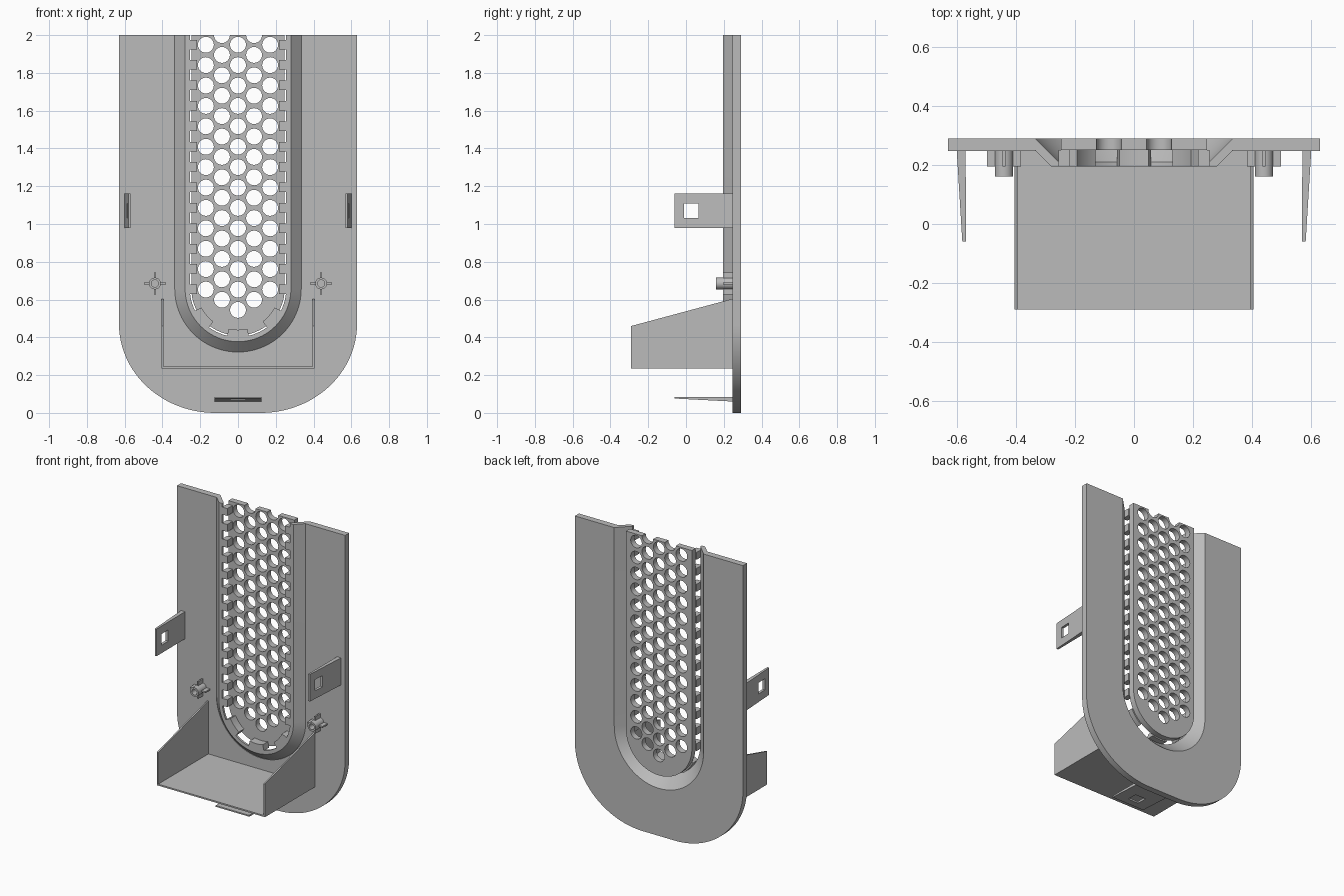
import bpy, bmesh
from math import sin, cos, pi, radians

cube = bpy.data.objects.get("Cube")
if cube:
    bpy.data.objects.remove(cube, do_unlink=True)

grey = bpy.data.materials.new("plain grey")
grey.use_nodes = True
grey.diffuse_color = (0.5, 0.5, 0.5, 1)
grey.node_tree.nodes["Principled BSDF"].inputs["Base Color"].default_value = (0.5, 0.5, 0.5, 1)

parts = []
TOP = 2.0
ARC_Z = 0.657          # centre height of the round end of the channel


def finish(name, bm):
    """Clean a bmesh and turn it into a named object."""
    bmesh.ops.remove_doubles(bm, verts=bm.verts, dist=1e-5)
    bmesh.ops.recalc_face_normals(bm, faces=bm.faces)
    mesh = bpy.data.meshes.new(name)
    bm.to_mesh(mesh)
    bm.free()
    mesh.materials.append(grey)
    ob = bpy.data.objects.new(name, mesh)
    bpy.context.collection.objects.link(ob)
    parts.append(ob)
    return ob


def sheet(name, outlines, place):
    """Fill 2D outlines (first outer, then holes), thicken, map (u, v, w 0..1) to xyz."""
    curve = bpy.data.curves.new(name + "_outline", "CURVE")
    curve.dimensions = "2D"
    curve.fill_mode = "BOTH"
    curve.extrude = 0.5
    for pts in outlines:
        s = curve.splines.new("POLY")
        s.points.add(len(pts) - 1)
        for p, (u, v) in zip(s.points, pts):
            p.co = (u, v, 0, 1)
        s.use_cyclic_u = True
    tmp = bpy.data.objects.new("outline_helper", curve)
    bpy.context.collection.objects.link(tmp)
    deps = bpy.context.evaluated_depsgraph_get()
    mesh = bpy.data.meshes.new_from_object(tmp.evaluated_get(deps))
    bm = bmesh.new()
    bm.from_mesh(mesh)
    bpy.data.objects.remove(tmp, do_unlink=True)
    bpy.data.curves.remove(curve)
    bpy.data.meshes.remove(mesh)
    for v in bm.verts:
        v.co = place(v.co.x, v.co.y, v.co.z + 0.5)
    return finish(name, bm)


def upright(y0, y1):
    """Placement of a sheet facing front and back."""
    return lambda u, v, w: (u, y0 + (y1 - y0) * w, v)


def box(name, x, y, z):
    rect = [(x[0], z[0]), (x[1], z[0]), (x[1], z[1]), (x[0], z[1])]
    return sheet(name, [rect], upright(*y))


def circle(x, z, r, n=28):
    return [(x + r * cos(2 * pi * i / n), z + r * sin(2 * pi * i / n)) for i in range(n)]


def u_path(r, n=40):
    """U shape from top left, round the bottom, to top right."""
    arc = [(-r * cos(pi * i / n), ARC_Z - r * sin(pi * i / n)) for i in range(n + 1)]
    return [(-r, TOP)] + arc + [(r, TOP)]


# Face panel with rounded lower corners and a U-shaped opening
HALF, FLAT, RISE = 0.63, 0.12, 0.47
corner = [(FLAT + (HALF - FLAT) * cos(a), RISE - RISE * sin(a))
          for a in [pi / 2 * i / 24 for i in range(25)]]
outer = [(HALF, TOP)] + corner + [(-x, z) for x, z in reversed(corner)] + [(-HALF, TOP)]
sheet("face_panel", [outer + u_path(0.335)], upright(0.247, 0.29))

# Sloped channel wall and floor flange, swept along the U
section = [(0.335, 0.29), (0.255, 0.21), (0.255, 0.195), (0.28, 0.195), (0.335, 0.25)]
bm = bmesh.new()
rails = [[bm.verts.new((x, y, z)) for x, z in u_path(r)] for r, y in section]
for a, b in zip(rails, rails[1:] + rails[:1]):
    for i in range(len(a) - 1):
        bm.faces.new((a[i], a[i + 1], b[i + 1], b[i]))
for end in (0, -1):
    bm.faces.new([rail[end] for rail in rails])
finish("channel_wall", bm)

# Perforated grille with half holes cut by its top edge
HOLE, PITCH, COLUMN = 0.042, 0.108, 0.085
rim = u_path(0.247)
for cx in (COLUMN, -COLUMN):
    rim += [(cx + HOLE * cos(pi * i / 14), TOP - HOLE * sin(pi * i / 14)) for i in range(15)]
holes = []
for col in range(-2, 3):
    first = 0.545 + abs(col) * PITCH / 2
    count = 14 - (abs(col) + 1) // 2
    holes += [circle(col * COLUMN, first + i * PITCH, HOLE) for i in range(count)]
sheet("grille", [rim] + holes, upright(0.25, 0.29))

# Bars joining the grille to the channel floor
R_IN, R_OUT, BAR_Y = 0.217, 0.256, (0.195, 0.251)
for side, label in ((1, "left"), (-1, "right")):
    xs = sorted((side * R_IN, side * R_OUT))
    for i in range(13):
        z = TOP - 0.05 - i * PITCH
        box(f"{label}_bar_{i + 1}", xs, BAR_Y, (z - 0.025, z + 0.025))
for i, mid in enumerate((-50, 0, 50)):
    angles = [radians(mid - 13 + 26 * k / 8) for k in range(9)]
    ring = [(R_OUT * sin(a), ARC_Z - R_OUT * cos(a)) for a in angles]
    ring += [(R_IN * sin(a), ARC_Z - R_IN * cos(a)) for a in reversed(angles)]
    sheet(f"round_end_bar_{i + 1}", [ring], upright(*BAR_Y))

# Tray: floor and two sloped cheeks, open at the front and top
T = 0.01
box("tray_floor", (-0.405, 0.405), (-0.29, 0.25), (0.235, 0.235 + T))
cheek = [(0.25, 0.235), (0.25, 0.605), (-0.29, 0.46), (-0.29, 0.235)]
for side, label in ((1, "left"), (-1, "right")):
    sheet(f"tray_{label}_cheek", [cheek],
          lambda u, v, w, s=side: (s * (0.405 - T * w), u, v))


# Tapered clips with a square window
def clip_outline(half, win):
    return [[(-0.06, -half), (0.25, -half), (0.25, half), (-0.06, half)],
            [(-0.01, -win), (0.065, -win), (0.065, win), (-0.01, win)]]


def taper(u, thin, thick):
    return thin + (thick - thin) * (u + 0.06) / 0.31


for side, label in ((1, "left"), (-1, "right")):
    sheet(f"{label}_clip", clip_outline(0.092, 0.038),
          lambda u, v, w, s=side: (s * (0.568 + taper(u, 0, 0.002) + w * taper(u, 0.013, 0.03)),
                                   u, 1.07 + v))
sheet("bottom_clip", clip_outline(0.125, 0.04),
      lambda u, v, w: (v, u, 0.085 - w * taper(u, 0.009, 0.025)))

# Hollow screw posts with four ribs
POST_X, POST_Z = 0.44, 0.685
for side, label in ((1, "left"), (-1, "right")):
    cx = side * POST_X
    sheet(f"{label}_post", [circle(cx, POST_Z, 0.031), circle(cx, POST_Z, 0.019)],
          upright(0.16, 0.25))
    for d in (1, -1):
        tip = sorted((d * 0.028, d * 0.058))
        box(f"{label}_post_side_rib", [cx + t for t in tip], (0.195, 0.25),
            (POST_Z - 0.005, POST_Z + 0.005))
        box(f"{label}_post_upright_rib", (cx - 0.005, cx + 0.005), (0.195, 0.25),
            [POST_Z + t for t in tip])

# Smooth the curved walls, keep the edges sharp
bpy.ops.object.select_all(action="DESELECT")
for ob in parts:
    ob.select_set(True)
bpy.context.view_layer.objects.active = parts[0]
bpy.ops.object.shade_smooth_by_angle(angle=radians(30))
